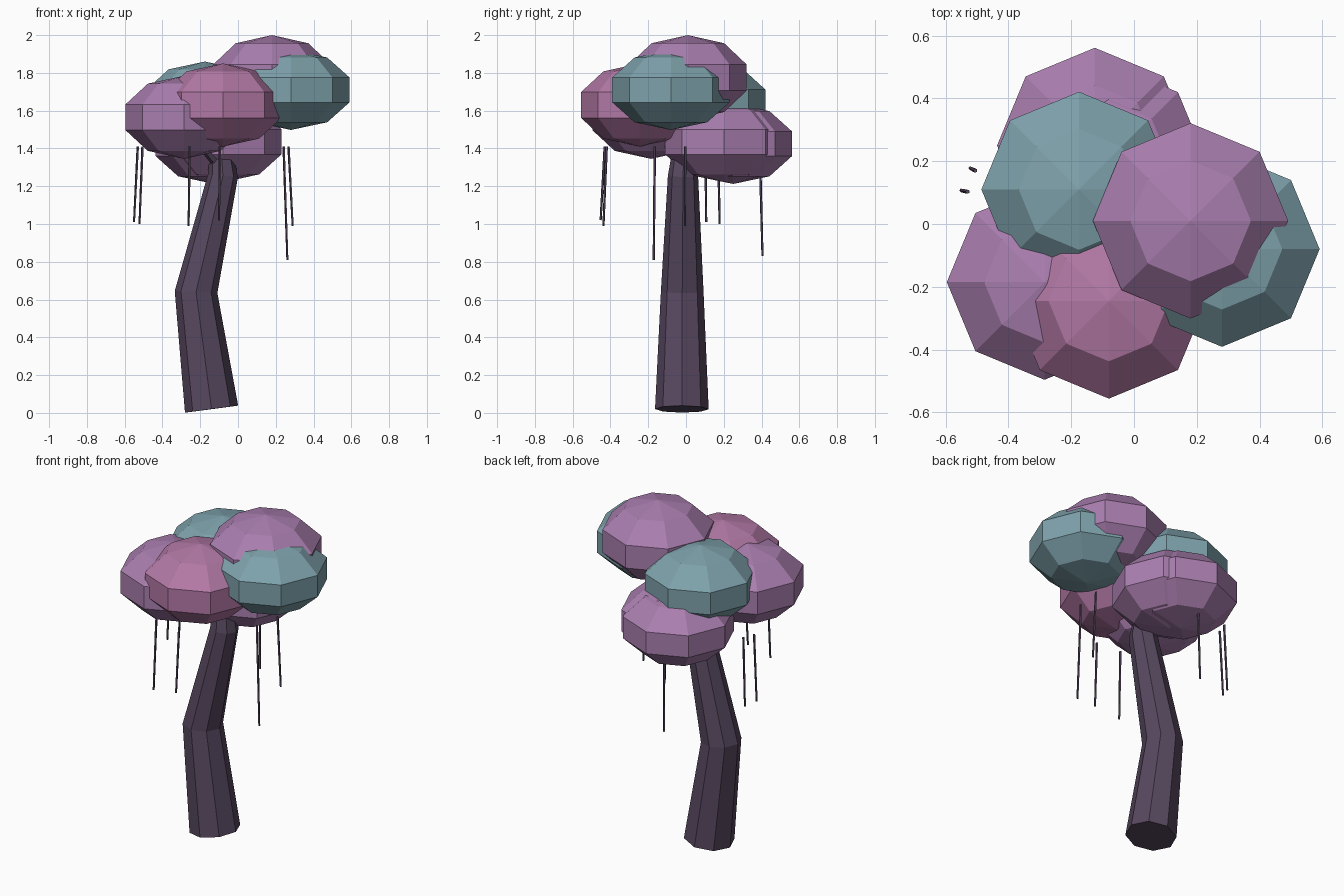
import bpy, bmesh, math
from mathutils import Vector, Matrix

if "Cube" in bpy.data.objects:
    bpy.data.objects.remove(bpy.data.objects["Cube"])


def material(name, rgb):
    m = bpy.data.materials.new(name)
    m.diffuse_color = (*rgb, 1)
    m.use_nodes = True
    m.node_tree.nodes["Principled BSDF"].inputs["Base Color"].default_value = m.diffuse_color
    return m


BARK = material("bark", (0.095, 0.065, 0.115))
PURPLE = material("purple_leaves", (0.40, 0.21, 0.43))
PINK = material("pink_leaves", (0.45, 0.19, 0.38))
TEAL = material("teal_leaves", (0.21, 0.36, 0.41))


def finish(name, bm, mat):
    bmesh.ops.recalc_face_normals(bm, faces=bm.faces)
    mesh = bpy.data.meshes.new(name)
    bm.to_mesh(mesh)
    bm.free()
    mesh.materials.append(mat)
    ob = bpy.data.objects.new(name, mesh)
    bpy.context.collection.objects.link(ob)
    return ob


def tube(name, points, radii, sides, mat):
    """Capped faceted tube through points, rings square to the path."""
    pts = [Vector(p) for p in points]
    bm = bmesh.new()
    rings = []
    for i, (p, r) in enumerate(zip(pts, radii)):
        t = Vector()
        if i > 0:
            t += (p - pts[i - 1]).normalized()
        if i < len(pts) - 1:
            t += (pts[i + 1] - p).normalized()
        t.normalize()
        u = Vector((0, 1, 0)).cross(t).normalized()
        v = t.cross(u)
        rings.append([bm.verts.new(p + r * (math.cos(a) * u + math.sin(a) * v))
                      for a in (math.tau * k / sides for k in range(sides))])
    for a, b in zip(rings, rings[1:]):
        for k in range(sides):
            n = (k + 1) % sides
            bm.faces.new((a[k], a[n], b[n], b[k]))
    bm.faces.new(rings[0][::-1])
    bm.faces.new(rings[-1])
    return finish(name, bm, mat)


def leaf_clump(name, centre, height, mat):
    """Squashed low-poly ball: 8 sides, 5 bands."""
    bm = bmesh.new()
    bmesh.ops.create_uvsphere(
        bm, u_segments=8, v_segments=5, radius=1,
        matrix=Matrix.Translation(centre) @ Matrix.Diagonal((0.327, 0.327, height, 1)))
    return finish(name, bm, mat)


# Bent trunk and the short branch under the canopy
tube("trunk",
     [(-0.14, -0.022, 0.02), (-0.222, -0.02, 0.64), (-0.08, -0.016, 1.255), (-0.09, -0.01, 1.40)],
     [0.142, 0.113, 0.08, 0.06], 8, BARK)
tube("branch", [(-0.09, -0.02, 1.30), (-0.22, -0.12, 1.45)], [0.03, 0.02], 6, BARK)

# Canopy
clumps = [
    ("top", (0.18, 0.01, 1.775), 0.225, PURPLE),
    ("right", (0.28, -0.08, 1.71), 0.212, TEAL),
    ("front", (-0.08, -0.245, 1.63), 0.22, PINK),
    ("left", (-0.285, -0.185, 1.565), 0.22, PURPLE),
    ("back_left", (-0.175, 0.11, 1.645), 0.215, TEAL),
    ("back", (-0.125, 0.25, 1.425), 0.213, PURPLE),
    ("lower", (-0.08, 0.20, 1.435), 0.213, PURPLE),
]
for part, centre, height, mat in clumps:
    leaf_clump("leaf_clump_" + part, centre, height, mat)

# Hanging strands: top x, y, then bottom x, y, z
strands = [
    (-0.53, 0.103, -0.55, 0.107, 1.01),
    (-0.505, 0.17, -0.521, 0.178, 1.00),
    (-0.255, -0.42, -0.261, -0.437, 0.99),
    (0.242, -0.165, 0.262, -0.171, 0.81),
    (0.268, -0.005, 0.29, -0.005, 0.99),
    (-0.13, 0.39, -0.135, 0.405, 0.83),
    (-0.095, -0.43, -0.10, -0.452, 1.02),
]
for i, (x0, y0, x1, y1, z) in enumerate(strands, 1):
    tube(f"hanging_strand_{i}", [(x0, y0, 1.41), (x1, y1, z)], [0.007, 0.006], 5, BARK)
